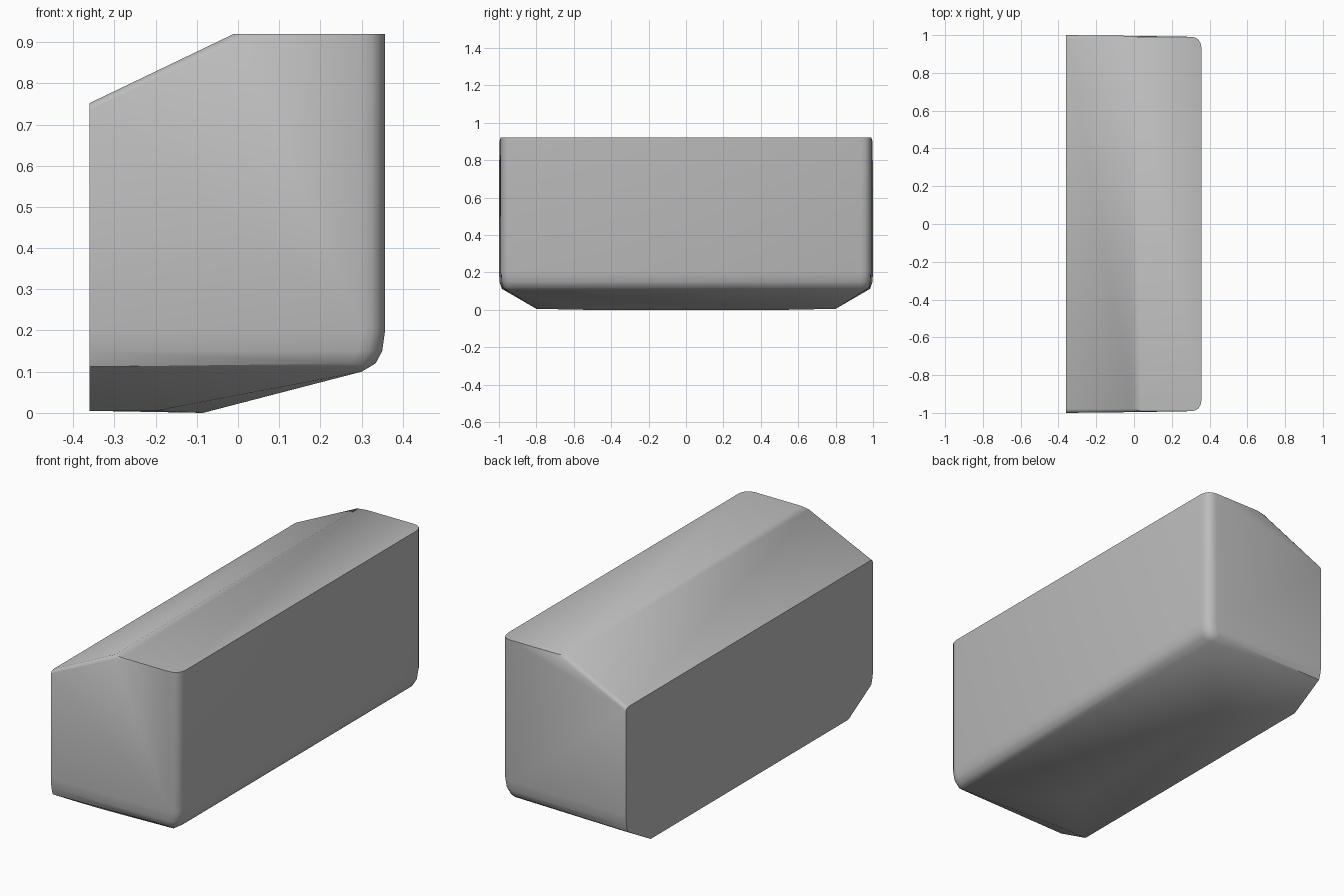
import bpy
import bmesh

cube = bpy.data.objects.get("Cube")
if cube:
    bpy.data.objects.remove(cube, do_unlink=True)

# Single grey material
grey = bpy.data.materials.new("plain grey")
grey.use_nodes = True
colour = (0.5, 0.5, 0.5, 1)
grey.diffuse_color = colour
grey.node_tree.nodes["Principled BSDF"].inputs["Base Color"].default_value = colour

BACK, TOP = -0.36, 0.92
points = []

# Flat side: end edge rounded under the roof and tapering below
for y, z in [(0.8, 0.005), (0.985, 0.112), (0.997, 0.15), (1.0, 0.2),
             (1.0, 0.735), (0.993, 0.747), (0.98, 0.752)]:
    points.append((BACK, y, z))

# Roof break, where the slope meets the flat top
points += [(0.0, 0.996, 0.905), (-0.01, 0.98, TOP), (0.04, 0.991, TOP)]

# Rounded upright corner, shrinking inward toward the bottom
corner = [(0.3, 0.991), (0.325, 0.987), (0.342, 0.975), (0.352, 0.958), (0.357, 0.935)]
for z, inset in [(TOP, 0), (0.2, 0), (0.15, 0.007), (0.12, 0.023)]:
    points += [(x - inset, y - inset * 0.5, z) for x, y in corner]

# Sloping underside and its flat keel
points += [(0.3, 0.95, 0.1), (-0.085, 0.55, 0.0), (-0.2, 0.8, 0.005)]

# Mirror the half outline and wrap it in one convex shell
bm = bmesh.new()
for x, y, z in points:
    for side in (-1, 1):
        bm.verts.new((x, y * side, z))
hull = bmesh.ops.convex_hull(bm, input=bm.verts)
loose = [v for v in bm.verts if not v.link_faces]
bmesh.ops.delete(bm, geom=loose, context="VERTS")
bmesh.ops.dissolve_limit(bm, angle_limit=0.01, verts=bm.verts, edges=bm.edges)
bmesh.ops.recalc_face_normals(bm, faces=bm.faces)

mesh = bpy.data.meshes.new("body_shell")
bm.to_mesh(mesh)
bm.free()
mesh.materials.append(grey)
body = bpy.data.objects.new("body_shell", mesh)
bpy.context.collection.objects.link(body)

# Smooth the rounded edges, keep the cut edges crisp
bpy.ops.object.select_all(action="DESELECT")
body.select_set(True)
bpy.context.view_layer.objects.active = body
bpy.ops.object.shade_smooth_by_angle(angle=0.6)
